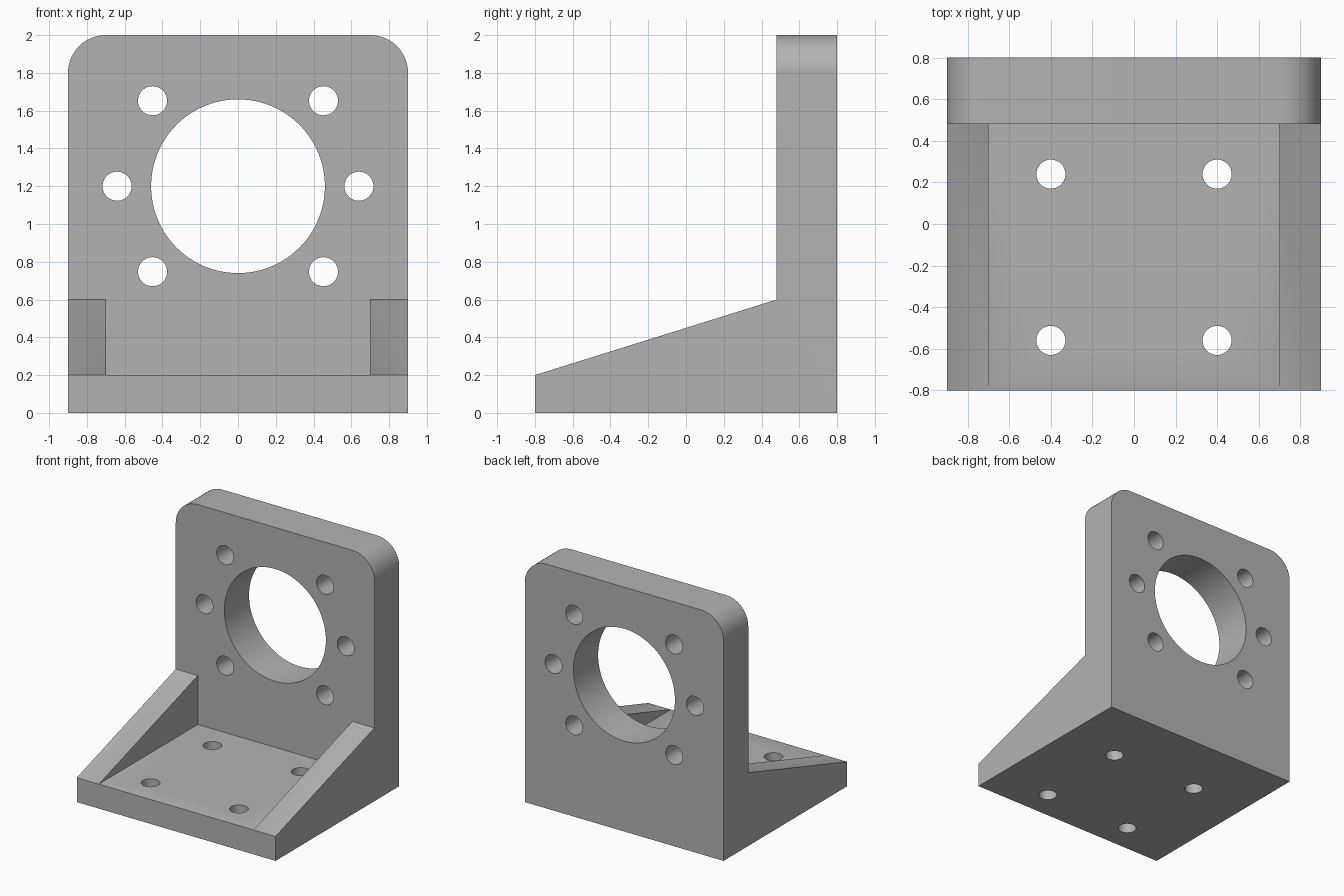
import bpy
import bmesh
from math import cos, sin, pi, radians
from mathutils import Matrix, Vector

old = bpy.data.objects.get("Cube")
if old:
    bpy.data.objects.remove(old, do_unlink=True)

HALF_W = 0.9       # half width of the bracket
RIB_IN = 0.7       # inner face of each rib
BASE_T = 0.2       # base thickness
PLATE_Y = 0.48     # front face of the upright plate
HALF_D = 0.8       # half depth
BORE_Z = 1.2       # height of the main bore

grey = bpy.data.materials.new("plain grey")
grey.use_nodes = True
colour = (0.45, 0.45, 0.45, 1)
grey.diffuse_color = colour
grey.node_tree.nodes["Principled BSDF"].inputs["Base Color"].default_value = colour


def add_object(name, bm):
    bmesh.ops.recalc_face_normals(bm, faces=bm.faces)
    mesh = bpy.data.meshes.new(name)
    bm.to_mesh(mesh)
    bm.free()
    mesh.materials.append(grey)
    obj = bpy.data.objects.new(name, mesh)
    bpy.context.collection.objects.link(obj)
    return obj


def add_cylinder(bm, centre, radius, depth, along_y, sides):
    turn = Matrix.Rotation(pi / 2, 4, "X") if along_y else Matrix()
    bmesh.ops.create_cone(bm, cap_ends=True, segments=sides, radius1=radius,
                          radius2=radius, depth=depth,
                          matrix=Matrix.Translation(centre) @ turn)


def cut(target, name, bm):
    cutter = add_object(name, bm)
    cutter.hide_render = True
    mod = target.modifiers.new(name, "BOOLEAN")
    mod.operation = "DIFFERENCE"
    mod.solver = "EXACT"
    mod.object = cutter
    bpy.context.view_layer.objects.active = target
    bpy.ops.object.modifier_apply(modifier=mod.name)
    bpy.data.objects.remove(cutter, do_unlink=True)


# Solid body: side profile swept across the width
profile = [(-HALF_D, 0), (HALF_D, 0), (HALF_D, 2), (PLATE_Y, 2),
           (PLATE_Y, 0.6), (-HALF_D, BASE_T)]
bm = bmesh.new()
side = bm.faces.new([bm.verts.new((-HALF_W, y, z)) for y, z in profile])
swept = bmesh.ops.extrude_face_region(bm, geom=[side], use_keep_orig=True)
bmesh.ops.translate(bm, vec=(2 * HALF_W, 0, 0),
                    verts=[v for v in swept["geom"] if isinstance(v, bmesh.types.BMVert)])

# Rounded top corners of the upright plate
corners = [e for e in bm.edges
           if all(v.co.z > 1.99 for v in e.verts)
           and abs(e.verts[0].co.x - e.verts[1].co.x) < 0.01]
bmesh.ops.bevel(bm, geom=corners, offset=0.2, segments=16, profile=0.5,
                affect="EDGES")
bracket = add_object("mounting_bracket", bm)

# Pocket that leaves the base and the two sloping ribs
bm = bmesh.new()
bmesh.ops.create_cube(bm, size=1)
low, high = Vector((-RIB_IN, -1, BASE_T)), Vector((RIB_IN, PLATE_Y, 1))
bmesh.ops.scale(bm, vec=high - low, verts=bm.verts)
bmesh.ops.translate(bm, vec=(low + high) / 2, verts=bm.verts)
cut(bracket, "rib_pocket", bm)

# Main bore and its ring of six bolt holes
bm = bmesh.new()
add_cylinder(bm, (0, 0.64, BORE_Z), 0.46, 0.6, True, 96)
for angle in (0, 45, 135, 180, 225, 315):
    a = radians(angle)
    add_cylinder(bm, (0.64 * cos(a), 0.64, BORE_Z + 0.64 * sin(a)),
                 0.077, 0.6, True, 40)
cut(bracket, "plate_holes", bm)

# Four mounting holes in the base
bm = bmesh.new()
for x in (-0.4, 0.4):
    for y in (-0.56, 0.24):
        add_cylinder(bm, (x, y, 0.1), 0.07, 0.4, False, 40)
cut(bracket, "base_holes", bm)

# Smooth bores and corners, crisp flat faces
bpy.ops.object.select_all(action="DESELECT")
bracket.select_set(True)
bpy.context.view_layer.objects.active = bracket
bpy.ops.object.shade_smooth_by_angle(angle=radians(30))
